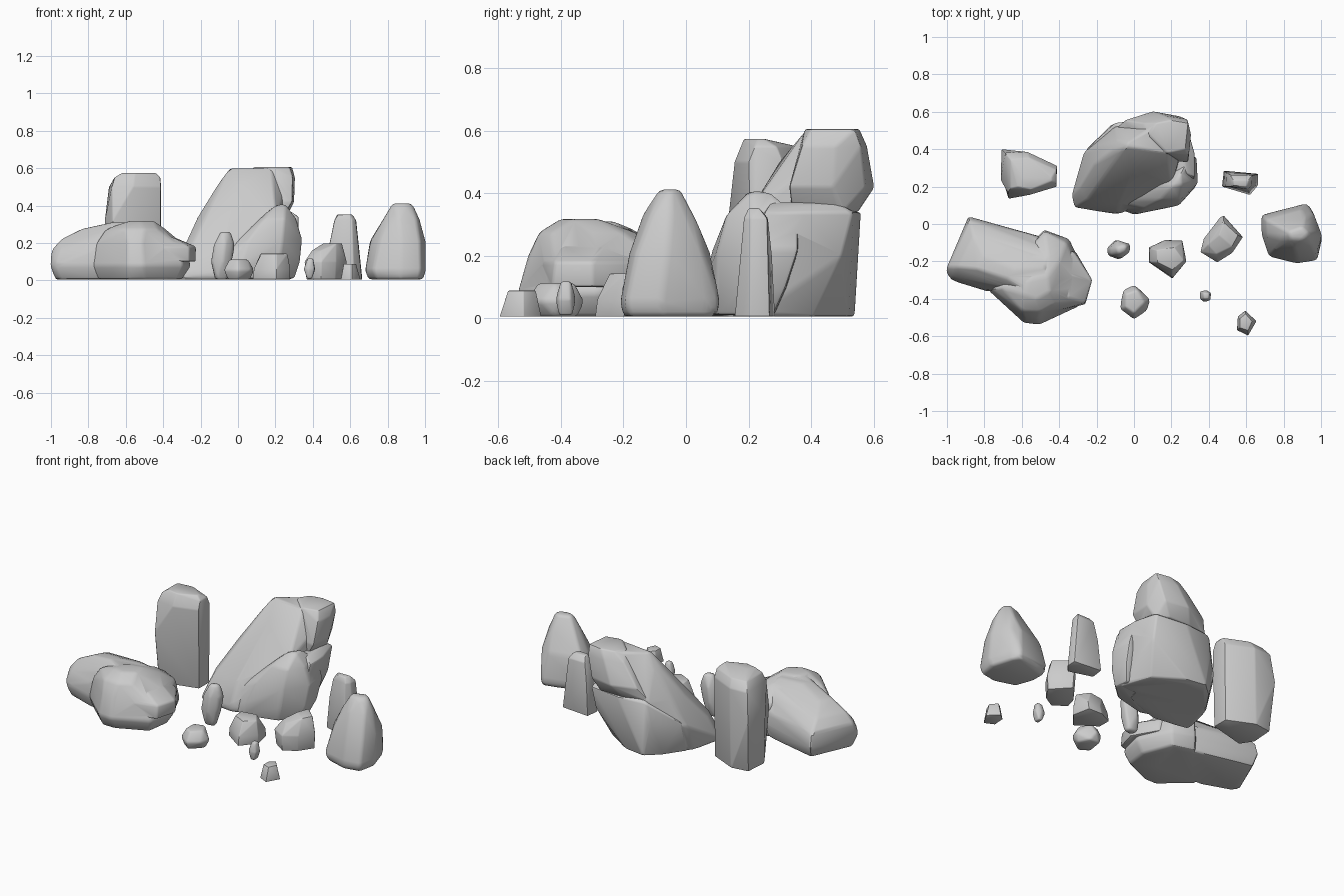
import bpy, bmesh, math


def hull(name, rings, soft=0.015):
    """Chiselled stone: convex hull round rings of (height, outline), edges softened."""
    bm = bmesh.new()
    for z, pts in rings:
        for x, y in pts:
            bm.verts.new((x, y, z))
    bmesh.ops.convex_hull(bm, input=bm.verts[:])
    junk = [v for v in bm.verts if not v.link_faces]
    bmesh.ops.delete(bm, geom=junk, context='VERTS')
    bmesh.ops.dissolve_limit(bm, angle_limit=math.radians(6), verts=bm.verts[:], edges=bm.edges[:])
    sharp = [e for e in bm.edges if len(e.link_faces) == 2 and e.calc_face_angle(0) > math.radians(15)]
    bmesh.ops.bevel(bm, geom=sharp, offset=soft, segments=2, profile=0.5,
                    affect='EDGES', clamp_overlap=True)
    bmesh.ops.remove_doubles(bm, verts=bm.verts[:], dist=0.0005)
    bmesh.ops.recalc_face_normals(bm, faces=bm.faces[:])
    me = bpy.data.meshes.new(name)
    bm.to_mesh(me)
    bm.free()
    ob = bpy.data.objects.new(name, me)
    bpy.context.collection.objects.link(ob)
    return ob


def finish(ob, angle=30):
    bpy.ops.object.select_all(action='DESELECT')
    ob.select_set(True)
    bpy.context.view_layer.objects.active = ob
    bpy.ops.object.shade_smooth_by_angle(angle=math.radians(angle))


def merge(base, *others):
    """Union overlapping lumps into one boulder."""
    bpy.context.view_layer.objects.active = base
    for o in others:
        m = base.modifiers.new("union", 'BOOLEAN')
        m.operation, m.solver, m.object = 'UNION', 'EXACT', o
        bpy.ops.object.modifier_apply(modifier=m.name)
        bpy.data.objects.remove(o, do_unlink=True)
    finish(base)


# Tall upright slab, back left
finish(hull("standing_slab", [
    (0.005, [(-.69, .37), (-.58, .385), (-.415, .31), (-.415, .21), (-.65, .15), (-.70, .23)]),
    (0.32, [(-.708, .4), (-.58, .395), (-.405, .31), (-.405, .2), (-.67, .135), (-.712, .235)]),
    (0.5, [(-.69, .38), (-.57, .385), (-.41, .31), (-.412, .2), (-.56, .155), (-.675, .17)]),
    (0.55, [(-.66, .345), (-.56, .355), (-.415, .29), (-.415, .22), (-.55, .175), (-.66, .19)]),
    (0.574, [(-.6, .25), (-.44, .25), (-.44, .23), (-.55, .185), (-.62, .2)])], 0.006))

# Wide low boulder, front left: long body plus a front lump and a small shelf
body = hull("low_boulder", [
    (0.005, [(-.98, -.24), (-.87, .01), (-.57, -.06), (-.42, -.12), (-.45, -.36), (-.78, -.34), (-.95, -.28)]),
    (0.08, [(-1.005, -.25), (-.885, .04), (-.57, -.045), (-.38, -.1), (-.4, -.36), (-.79, -.36), (-.985, -.3)]),
    (0.16, [(-1.0, -.23), (-.88, .02), (-.57, -.05), (-.4, -.11), (-.79, -.35), (-.96, -.28)]),
    (0.22, [(-.95, -.23), (-.86, -.06), (-.57, -.09), (-.42, -.14), (-.78, -.33)]),
    (0.275, [(-.84, -.24), (-.8, -.17), (-.6, -.15), (-.45, -.18)]),
    (0.31, [(-.64, -.24), (-.48, -.23), (-.46, -.32), (-.56, -.36), (-.68, -.29)])], 0.014)
lump = hull("front_lump", [
    (0.005, [(-.5, -.06), (-.37, -.1), (-.3, -.28), (-.32, -.42), (-.5, -.5), (-.58, -.5), (-.75, -.35)]),
    (0.08, [(-.48, -.03), (-.345, -.08), (-.25, -.28), (-.29, -.44), (-.505, -.54), (-.59, -.53), (-.78, -.355)]),
    (0.2, [(-.48, -.04), (-.36, -.1), (-.3, -.28), (-.33, -.42), (-.51, -.505), (-.59, -.5), (-.76, -.35)]),
    (0.275, [(-.46, -.16), (-.4, -.2), (-.39, -.3), (-.43, -.43), (-.5, -.47), (-.6, -.465), (-.71, -.34)]),
    (0.318, [(-.46, -.28), (-.45, -.36), (-.52, -.4), (-.58, -.38), (-.56, -.3)])], 0.014)
shelf = hull("shelf", [
    (0.1, [(-.225, -.3), (-.26, -.43), (-.42, -.47), (-.4, -.13), (-.31, -.15)]),
    (0.18, [(-.223, -.3), (-.26, -.42), (-.4, -.46), (-.4, -.13), (-.32, -.15)]),
    (0.23, [(-.34, -.26), (-.35, -.39), (-.42, -.42), (-.42, -.17)])], 0.01)
merge(body, lump, shelf)

# Great leaning boulder, back centre: leaning slab, front wedge, back block, crown
slab = hull("leaning_boulder", [
    (0.005, [(-.32, .09), (-.09, .06), (.15, .14), (.2, .3), (.05, .48), (-.12, .48), (-.27, .31)]),
    (0.04, [(-.335, .15), (-.31, .09), (-.09, .05)]),
    (0.18, [(-.29, .2), (-.27, .38), (-.14, .51), (.1, .5), (.2, .2), (-.08, .105), (-.25, .13)]),
    (0.34, [(-.215, .32), (-.19, .42), (-.1, .52), (.1, .55), (.26, .4), (.2, .2), (-.06, .2)]),
    (0.5, [(-.115, .4), (-.09, .45), (.03, .52), (.18, .56), (.26, .42), (.2, .32), (0, .3)]),
    (0.598, [(-.05, .41), (-.03, .44), (.1, .52), (.2, .53), (.18, .38), (.05, .4)])], 0.012)
wedge = hull("front_wedge", [
    (0.01, [(-.09, .08), (0, .05), (.2, .1), (.3, .19), (.29, .28), (0, .3)]),
    (0.1, [(-.13, .12), (.02, .055), (.22, .095), (.33, .2), (.325, .32)]),
    (0.22, [(.06, .085), (.24, .1), (.342, .22), (.335, .36), (0, .25)]),
    (0.33, [(.14, .13), (.25, .13), (.31, .22), (.3, .36)]),
    (0.405, [(.2, .2), (.255, .21), (.25, .27)])], 0.012)
block = hull("back_block", [
    (0.005, [(.29, .22), (.22, .41), (.05, .52), (-.08, .54), (-.16, .47), (-.25, .34), (0, .2)]),
    (0.2, [(.32, .22), (.275, .5), (.05, .55), (-.12, .53), (-.255, .4), (0, .25)]),
    (0.34, [(.325, .25), (.325, .38), (.28, .535), (.08, .56), (-.1, .54), (0, .3)]),
    (0.37, [(.28, .27), (.26, .48), (.08, .5), (0, .4)])], 0.01)
crown = hull("crown", [
    (0.34, [(.24, .34), (.26, .5), (.2, .55), (.05, .55), (-.1, .51), (-.05, .4)]),
    (0.42, [(.29, .33), (.3, .47), (.25, .575), (.1, .603), (-.05, .555), (.05, .35)]),
    (0.55, [(.293, .37), (.305, .48), (.285, .56), (.16, .58), (.05, .54), (.1, .38)]),
    (0.606, [(.18, .38), (.275, .4), (.29, .54), (.2, .555), (.12, .54), (.08, .48)])], 0.008)
merge(slab, wedge, block, crown)

# Pointed boulder, far right
finish(hull("pointed_boulder", [
    (0.005, [(.7, .03), (.7, -.05), (.74, -.16), (.87, -.2), (.97, -.18), (.99, -.07), (.95, .06), (.92, .1)]),
    (0.05, [(.68, .05), (.68, -.055), (.72, -.175), (.87, -.212), (.98, -.195), (1.005, -.08), (.955, .07), (.925, .112)]),
    (0.21, [(.705, .025), (.71, -.06), (.755, -.14), (.87, -.182), (.975, -.16), (1.005, -.06), (.955, .055), (.9, .08)]),
    (0.33, [(.77, -.015), (.78, -.08), (.86, -.14), (.955, -.115), (.972, -.05), (.91, .03)]),
    (0.412, [(.825, -.04), (.835, -.08), (.9, -.085), (.935, -.05), (.9, -.015)])], 0.016), 40)

# Slim upright stone behind it
finish(hull("slim_stone", [
    (0.005, [(.48, .285), (.665, .268), (.662, .205), (.62, .155), (.47, .2)]),
    (0.2, [(.495, .275), (.65, .267), (.648, .21), (.615, .17), (.49, .2)]),
    (0.32, [(.515, .262), (.632, .26), (.63, .21), (.61, .185), (.515, .2)]),
    (0.352, [(.53, .235), (.612, .235), (.6, .2), (.535, .205)])], 0.005))

# Small angular stones scattered in front
finish(hull("oblong_stone", [
    (0.005, [(.46, .025), (.48, .035), (.578, -.07), (.52, -.155), (.445, -.2), (.365, -.145), (.385, -.075)]),
    (0.1, [(.46, .035), (.48, .045), (.582, -.07), (.525, -.155), (.445, -.205), (.355, -.15), (.372, -.08)]),
    (0.16, [(.44, -.16), (.395, -.11)]),
    (0.198, [(.48, .01), (.557, -.06), (.525, -.12), (.455, -.06)])], 0.005))
finish(hull("square_stone", [
    (0.005, [(.08, -.125), (.165, -.085), (.258, -.088), (.28, -.2), (.205, -.292), (.08, -.205)]),
    (0.06, [(.085, -.13), (.17, -.095), (.258, -.097), (.28, -.2), (.205, -.285), (.085, -.205)]),
    (0.143, [(.12, -.14), (.215, -.125), (.265, -.195), (.205, -.245), (.125, -.205)])], 0.004))
finish(hull("upright_pebble", [
    (0.005, [(-.125, -.115), (-.065, -.115), (-.055, -.155), (-.115, -.165)]),
    (0.1, [(-.145, -.13), (-.1, -.085), (-.035, -.11), (-.035, -.16), (-.08, -.19), (-.14, -.168)]),
    (0.19, [(-.13, -.13), (-.09, -.085), (-.015, -.11), (-.025, -.152), (-.07, -.185), (-.125, -.165)]),
    (0.26, [(-.095, -.125), (-.045, -.11), (-.04, -.145), (-.085, -.16)])], 0.012), 50)
finish(hull("round_pebble", [
    (0.005, [(-.04, -.35), (.03, -.35), (.065, -.42), (0, -.49), (-.055, -.45)]),
    (0.055, [(-.058, -.355), (0, -.325), (.088, -.405), (.07, -.465), (0, -.512), (-.075, -.455), (-.07, -.41)]),
    (0.112, [(-.045, -.375), (.02, -.355), (.055, -.42), (0, -.475), (-.045, -.445)])], 0.01), 45)
finish(hull("tiny_pebble", [
    (0.01, [(.37, -.365), (.395, -.365), (.395, -.405), (.37, -.405)]),
    (0.06, [(.352, -.362), (.385, -.352), (.413, -.37), (.408, -.408), (.375, -.418), (.352, -.4)]),
    (0.117, [(.37, -.367), (.402, -.37), (.4, -.4), (.373, -.4)])], 0.006), 50)
finish(hull("corner_pebble", [
    (0.005, [(.595, -.462), (.655, -.52), (.61, -.597), (.55, -.568), (.555, -.495)]),
    (0.088, [(.597, -.48), (.632, -.52), (.61, -.57), (.565, -.555), (.565, -.505)])], 0.003))
